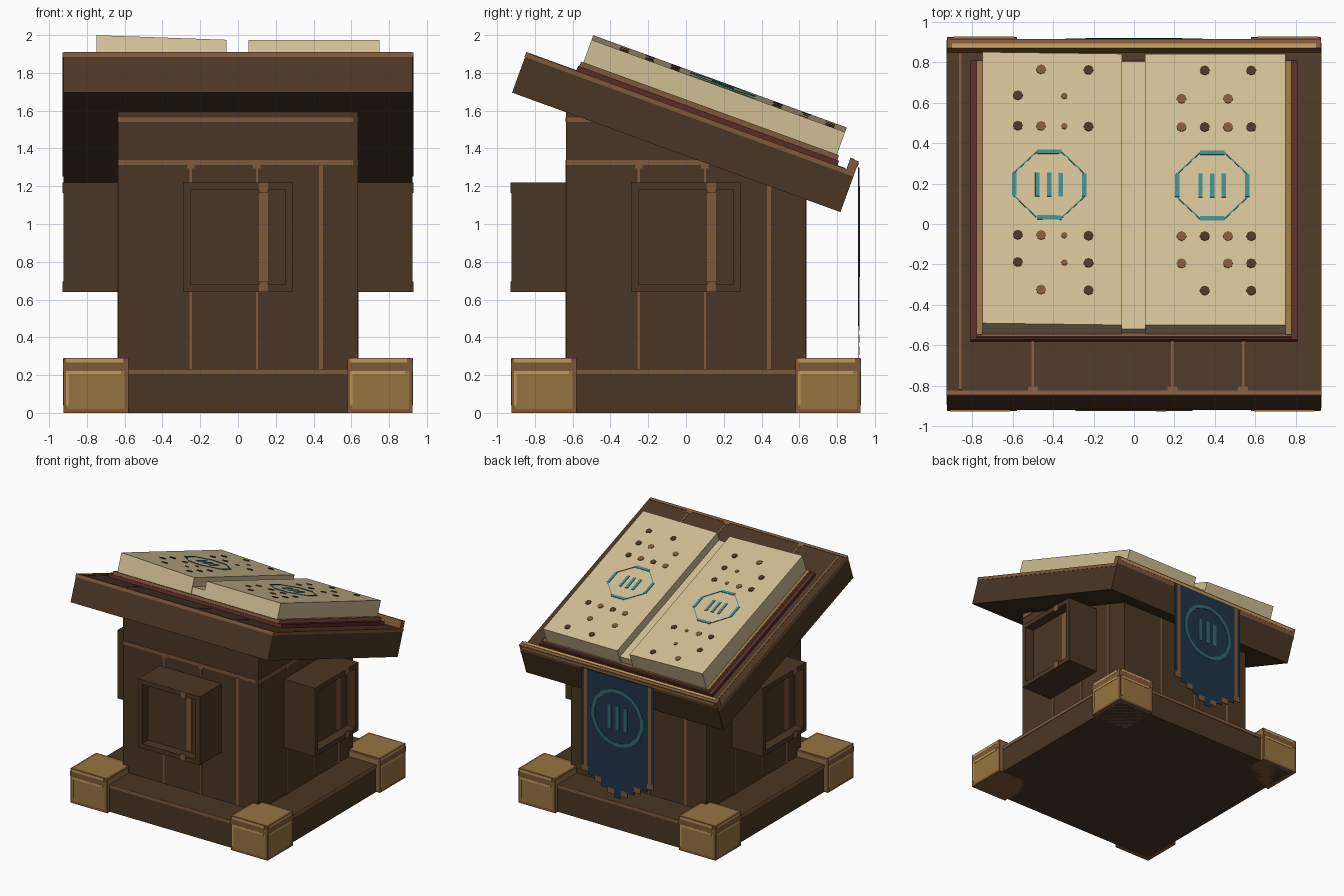
import bpy, bmesh, math
from mathutils import Matrix, Vector

if "Cube" in bpy.data.objects:
    bpy.data.objects.remove(bpy.data.objects["Cube"])

T = Matrix.Translation
def R(deg, axis):
    return Matrix.Rotation(math.radians(deg), 4, axis)

def colour(name, hexcode):
    m = bpy.data.materials.new(name)
    rgb = [int(hexcode[i:i + 2], 16) / 255 for i in (0, 2, 4)]
    m.diffuse_color = [((c + 0.055) / 1.055) ** 2.4 if c > 0.04 else c / 12.92 for c in rgb] + [1]
    m.use_nodes = True
    m.node_tree.nodes["Principled BSDF"].inputs["Base Color"].default_value = m.diffuse_color
    return m

WOOD = colour("dark wood", "4a3624")
TRIM = colour("worn brown edge", "80583a")
GOLD = colour("brass", "967540")
LIGHT = colour("bright brass", "c09a58")
CREAM = colour("paper", "d0be94")
RED = colour("cover red", "5a2c26")
NAVY = colour("banner blue", "1e3648")
TEAL = colour("ink teal", "3f8c8c")
DIM = colour("banner teal", "2f6a6c")

def finish(name, bm, mats, M=Matrix()):
    bm.transform(M)
    bmesh.ops.recalc_face_normals(bm, faces=bm.faces[:])
    me = bpy.data.meshes.new(name)
    bm.to_mesh(me)
    bm.free()
    for m in mats:
        me.materials.append(m)
    ob = bpy.data.objects.new(name, me)
    bpy.context.collection.objects.link(ob)
    return ob

def add_box(bm, x0, x1, y0, y1, z0, z1, M=Matrix()):
    S = Matrix.Diagonal((x1 - x0, y1 - y0, z1 - z0, 1))
    C = T(((x0 + x1) / 2, (y0 + y1) / 2, (z0 + z1) / 2))
    return bmesh.ops.create_cube(bm, size=1, matrix=M @ C @ S)["verts"]

def boxes(name, items, mat, M=Matrix()):
    bm = bmesh.new()
    for it in items:
        add_box(bm, *it)
    return finish(name, bm, [mat], M)

# plinth
B = 0.89
boxes("plinth", [(-B, B, -B, B, 0, 0.232)], WOOD)

# column with a top that follows the slanted desk
bm = bmesh.new()
for v in add_box(bm, -0.635, 0.635, -0.635, 0.635, 0.2, 1.4):
    if v.co.z > 1:
        v.co.z = 1.40 - 0.364 * v.co.y
finish("column", bm, [WOOD])

# details repeated on the four sides
for k in range(4):
    side = R(90 * k, 'Z')
    boxes("plinth_trim", [(-0.58, 0.58, -B - 0.004, -B, 0.205, 0.233)], TRIM, side)
    y0, y1 = -0.639, -0.635
    strips = [(-0.635, 0.61, y0, y1, 1.312, 1.34), (0.43, 0.45, y0, y1, 0.23, 1.31)]
    for u in (-0.25, 0.10):
        strips.append((u - 0.006, u + 0.006, y0, y1, 0.23, 1.31))
        strips.append((u - 0.02, u + 0.02, y0, y1, 1.295, 1.312))
    if k != 2:
        u0, u1 = {0: (-0.635, 0.61), 1: (-0.635, 0.05), 3: (-0.05, 0.635)}[k]
        strips.append((u0, u1, y0, y1, 1.54, 1.565))
    boxes("column_trim", strips, TRIM, side)

    # brass-clad corner block with inset panels
    bm = bmesh.new()
    add_box(bm, -0.924, -0.58, -0.924, -0.58, 0, 0.29)
    bmesh.ops.recalc_face_normals(bm, faces=bm.faces[:])
    outer = [f for f in bm.faces if f.normal.z > -0.5]
    bmesh.ops.inset_individual(bm, faces=outer, thickness=0.028, depth=0)
    for f in outer:
        f.material_index = 1
    finish("corner_block", bm, [TRIM, GOLD], side)
    for turn in (side, side @ T((-0.752, -0.752, 0)) @ R(-90, 'Z') @ T((0.752, 0.752, 0))):
        boxes("corner_highlight", [(-0.91, -0.61, -0.927, -0.923, 0.267, 0.287),
                                   (-0.90, -0.62, -0.927, -0.923, 0.205, 0.222),
                                   (-0.91, -0.897, -0.927, -0.923, 0.04, 0.222)], LIGHT, turn)
        boxes("corner_band", [(-0.924, -0.58, -0.9265, -0.923, 0.222, 0.267)], TRIM, turn)

    # recessed niche box on the front, right and left
    if k != 2:
        bm = bmesh.new()
        add_box(bm, -0.29, 0.29, -0.925, -0.6, 0.64, 1.22)
        bmesh.ops.recalc_face_normals(bm, faces=bm.faces[:])
        face = [f for f in bm.faces if f.normal.y < -0.9]
        bmesh.ops.inset_region(bm, faces=face, thickness=0.055)
        walls = bmesh.ops.extrude_discrete_faces(bm, faces=face)["faces"]
        for v in walls[0].verts:
            v.co.y += 0.08
        bm.normal_update()
        for f in bm.faces:
            c = f.calc_center_median()
            if abs(f.normal.z) > 0.9 and 0.68 < c.z < 0.71:
                f.material_index = 1
        finish("niche_box", bm, [WOOD, TRIM], side)
        boxes("niche_stripe", [(0.11, 0.16, -0.929, -0.925, 0.64, 0.695),
                               (0.11, 0.16, -0.929, -0.925, 1.165, 1.22),
                               (0.11, 0.16, -0.849, -0.844, 0.695, 1.165)], TRIM, side)

# slanted desk, in its own tilted frame
D = T((0, -0.013, 1.485)) @ R(-20, 'X')
H, W = 0.925, 0.1125
boxes("desk", [(-H, H, -H, H, -W, W)], WOOD, D)
edge = [(-H, H, -H - 0.003, -H + 0.02, W - 0.025, W + 0.003),
        (-H - 0.003, -H, -H, H, W - 0.025, W), (H, H + 0.003, -H, H, W - 0.025, W)]
edge.append((-0.867, -0.853, -0.9, 0.87, W, W + 0.003))
for x in (-0.5, 0.19, 0.54):
    edge.append((x - 0.006, x + 0.006, -0.9, -0.63, W, W + 0.003))
    edge.append((x - 0.025, x + 0.025, -0.905, -0.885, W, W + 0.003))
boxes("desk_trim", edge, TRIM, D)
boxes("desk_lip", [(-H, H, 0.877, H, W, 0.173)], TRIM, D)
boxes("lip_highlight", [(-0.9, 0.9, 0.877, 0.9, 0.173, 0.177),
                        (-0.9, 0.9, H, H + 0.003, 0.145, 0.165)], LIGHT, D)

# book
boxes("book_cover", [(-0.81, 0.81, -0.645, 0.825, W, 0.14)], RED, D)
boxes("cover_lining", [(-0.78, 0.78, -0.638, 0.815, 0.14, 0.165)], TRIM, D)
boxes("lining_edge", [(s * 0.765 - 0.012, s * 0.765 + 0.012, -0.63, 0.81, 0.165, 0.168)
                      for s in (-1, 1)], GOLD, D)
boxes("book_gutter", [(-0.07, 0.07, -0.62, 0.79, 0.165, 0.222)], CREAM, D)
boxes("right_pages", [(0.055, 0.75, -0.625, 0.803, 0.165, 0.294)], CREAM, D)
bm = bmesh.new()
for v in add_box(bm, -0.75, -0.06, -0.625, 0.803, 0.165, 0.294):
    if v.co.z > 0.2 and v.co.x < -0.5:
        v.co.z = 0.32
finish("left_pages", bm, [CREAM], D)

def dots(name, pts, r, mat, M):
    bm = bmesh.new()
    for x, y in pts:
        bmesh.ops.create_cone(bm, cap_ends=True, segments=8, radius1=r, radius2=r,
                              depth=0.005, matrix=T((x, (y - 0.0875) / 0.94, 0.0015)))
    finish(name, bm, [mat], M)

# page ink: octagon emblem with three bars, and rows of dots
LEFT = D @ T((-0.06, 0, 0.294)) @ R(2.16, 'Y') @ T((0.06, 0, 0))
RIGHT = D @ T((0, 0, 0.294))
for M, cx in ((LEFT, -0.42), (RIGHT, 0.387)):
    bm = bmesh.new()
    C = T((cx, 0.109, 0))
    for i in range(8):
        w, l, d = (0.011, 0.06, 0.173) if i % 2 == 0 else (0.003, 0.08, 0.166)
        add_box(bm, d - w, d + w, -l, l, -0.001, 0.004, C @ R(45 * i, 'Z'))
    for x in (-0.058, 0, 0.058):
        add_box(bm, x - 0.011, x + 0.011, -0.062, 0.062, -0.001, 0.004, C)
    finish("page_emblem", bm, [TEAL], M)
a, b, c, d = -0.575, -0.46, -0.345, -0.225
dots("left_dark_ink", [(d, .76), (a, .63), (a, .48), (d, .48), (a, -.06), (d, -.06),
                       (a, -.195), (d, -.195), (d, -.33)], 0.025, WOOD, LEFT)
dots("left_brown_ink", [(b, .76), (b, .48), (b, -.06), (b, -.33)], 0.025, TRIM, LEFT)
dots("left_small_ink", [(c, .63), (c, .48), (c, -.06), (c, -.195)], 0.016, TRIM, LEFT)
a, b, c, d = 0.235, 0.35, 0.465, 0.58
dots("right_dark_ink", [(b, .76), (d, .76), (d, .48), (b, -.06), (d, -.06), (d, -.195),
                        (b, -.33), (d, -.33), (b, .48)], 0.025, WOOD, RIGHT)
dots("right_brown_ink", [(a, .62), (c, .62), (a, .48), (c, .48), (a, -.06), (c, -.06),
                         (a, -.195), (c, -.195)], 0.025, TRIM, RIGHT)

# banner hanging from the lip, with a stepped fringe
Y = 0.913
n, bw = 11, 0.34
step = 2 * bw / n
cloth, fringe = [], []
for i in range(n):
    x = -bw + i * step
    low = 0.28 + 0.16 * abs(i - n // 2) / (n // 2)
    cloth.append((x, x + step, Y, Y + 0.004, low, 1.30))
    if i % 2 == 0:
        fringe.append((x, x + step, Y - 0.001, Y + 0.005, low - 0.005, low + 0.04))
boxes("banner", cloth, NAVY)
boxes("banner_fringe", fringe, TRIM)
boxes("banner_stripes", [(s * 0.3 - 0.015, s * 0.3 + 0.015, Y - 0.002, Y + 0.006, 0.46, 1.30)
                         for s in (-1, 1)], TRIM)
bm = bmesh.new()
C = T((0, Y + 0.005, 0.96))
for i in range(16):
    add_box(bm, 0.212, 0.24, -0.003, 0.003, -0.046, 0.046, C @ R(22.5 * i, 'Y'))
for x in (-0.075, 0, 0.075):
    add_box(bm, x - 0.017, x + 0.017, -0.003, 0.003, -0.1, 0.1, C)
finish("banner_emblem", bm, [DIM])
